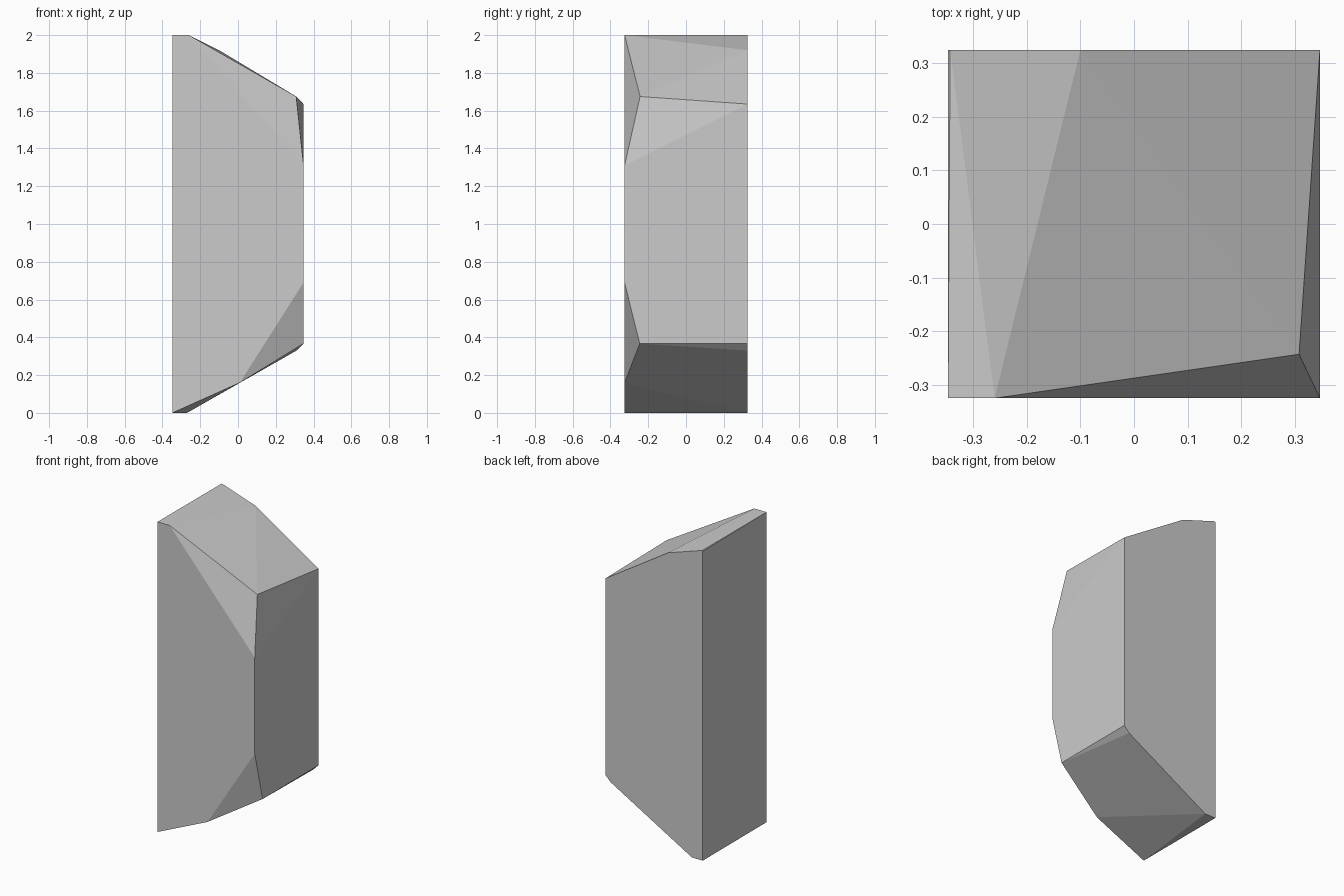
import bpy, bmesh

if "Cube" in bpy.data.objects:
    bpy.data.objects.remove(bpy.data.objects["Cube"])

X, Y = 0.347, 0.325  # half width, half depth

# Corners where the upper chips cut the block
top = [
    (-X, -Y, 2), (-0.26, -Y, 2), (-0.343, Y, 2), (-X, Y, 1.995),
    (-0.10, Y, 1.92), (X, Y, 1.635),
    (0.308, -0.243, 1.675), (X, -Y, 1.31),
]
# Corners where the lower chips cut the block
bottom = [
    (-X, -Y, 0), (-0.27, Y, 0), (-X, Y, 0),
    (0.01, -Y, 0.16), (0.31, Y, 0.33), (X, Y, 0.367),
    (X, -0.245, 0.367), (X, -Y, 0.69),
]

# Chipped stone: hull around the corners, coplanar faces merged
bm = bmesh.new()
for p in top + bottom:
    bm.verts.new(p)
hull = bmesh.ops.convex_hull(bm, input=bm.verts)
bmesh.ops.delete(bm, geom=[v for v in bm.verts if not v.link_faces], context='VERTS')
bmesh.ops.dissolve_limit(bm, angle_limit=0.01, verts=bm.verts, edges=bm.edges)
bmesh.ops.recalc_face_normals(bm, faces=bm.faces)
mesh = bpy.data.meshes.new("chipped_stone_block")
bm.to_mesh(mesh)
bm.free()
stone = bpy.data.objects.new("chipped_stone_block", mesh)
bpy.context.collection.objects.link(stone)
